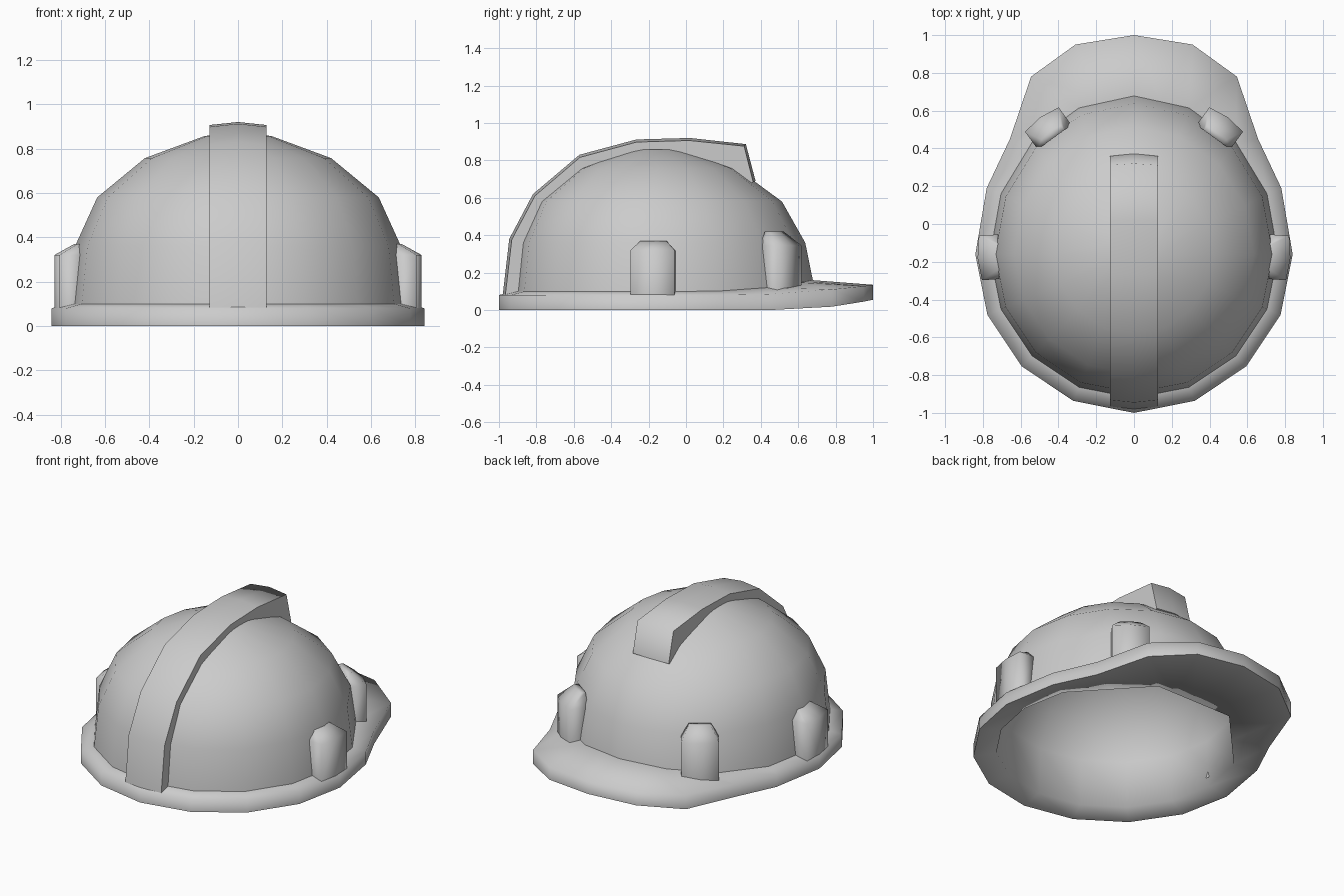
import bpy, bmesh, math

if "Cube" in bpy.data.objects:
    bpy.data.objects.remove(bpy.data.objects["Cube"])

grey = bpy.data.materials.new("plain_grey")
grey.diffuse_color = (0.6, 0.6, 0.6, 1)
grey.use_nodes = True
grey.node_tree.nodes["Principled BSDF"].inputs["Base Color"].default_value = grey.diffuse_color
CY = -0.16  # centre of the dome in y


def finish(name, bm, angle):
    bmesh.ops.recalc_face_normals(bm, faces=bm.faces)
    me = bpy.data.meshes.new(name)
    bm.to_mesh(me)
    bm.free()
    me.materials.append(grey)
    for p in me.polygons:
        p.use_smooth = True
    if angle:
        me.set_sharp_from_angle(angle=math.radians(angle))
    ob = bpy.data.objects.new(name, me)
    bpy.context.collection.objects.link(ob)
    return ob


def loft(name, rings, poles=None, angle=None, sharp=()):
    bm = bmesh.new()
    loops = [[bm.verts.new(p) for p in r] for r in rings]
    n = len(loops[0])
    for a, b in zip(loops, loops[1:]):
        for i in range(n):
            j = (i + 1) % n
            bm.faces.new((a[i], a[j], b[j], b[i]))
    if poles:
        for loop, p in zip((loops[0], loops[-1]), poles):
            v = bm.verts.new(p)
            for i in range(n):
                bm.faces.new((loop[i], loop[(i + 1) % n], v))
    else:
        bm.faces.new(loops[0])
        bm.faces.new(loops[-1])
    for k in sharp:
        for i in range(n):
            bm.edges.get((loops[k][i], loops[k][(i + 1) % n])).smooth = False
    return finish(name, bm, angle)


def mirror_half(half):
    # half runs from the front middle to the back middle on the +x side
    return half + [(-x, y, z) for x, y, z in half[-2:0:-1]]


def dome_ring(r, z, stretch, lift=0.0, flat_back=False):
    pts = []
    for k in range(9):
        a = math.radians(-90 + 22.5 * k)
        y = r * math.sin(a)
        y = CY + (y * stretch if y > 0 else y)
        pts.append((r * math.cos(a) if 0 < k < 8 else 0, y,
                    z + lift * max(0, (y - 0.1) / 0.58) ** 2))
    if flat_back:  # the lining has longer straight runs at the back
        pts[6] = tuple((p + q) / 2 for p, q in zip(pts[5], pts[7]))
        pts[8] = (0, pts[7][1], pts[7][2])
    # extra point so the ring matches the brim
    pts.insert(8, tuple((p + q) / 2 for p, q in zip(pts[7], pts[8])))
    return mirror_half(pts)


# Helmet shell: dome, brim with rear visor, and hollow lining
dome = [(0.15, 0.857, 1.0), (0.42, 0.757, 1.03), (0.635, 0.58, 1.06),
        (0.735, 0.36, 1.085)]
brim = []  # x, y, top z, bottom z
for k in range(5):
    a = math.radians(-90 + 22.5 * k)
    brim.append((0.84 * math.cos(a) if k else 0, CY + 0.84 * math.sin(a), 0.08, 0))
brim += [(0.78, 0.19, 0.08, 0), (0.657, 0.45, 0.085, 0), (0.545, 0.78, 0.11, 0.018),
         (0.31, 0.95, 0.128, 0.045), (0, 1.0, 0.135, 0.055)]
rings = [dome_ring(*d) for d in dome]
rings.append(dome_ring(0.762, 0.1, 1.1, 0.06))
rings.append(mirror_half([(x, y, t) for x, y, t, b in brim]))
rings.append(mirror_half([(x, y, b) for x, y, t, b in brim]))
rings.append(dome_ring(0.705, 0.022, 1.08, 0, True))
rings += [dome_ring(r * 0.935, z - 0.045, s, 0, True) for r, z, s in reversed(dome)]
loft("helmet_shell", rings, poles=((0, CY, 0.872), (0, CY, 0.825)), sharp=(4, 6))

# Crest running over the dome: outer and buried inner path (y, z)
outer = [(-0.98, 0.08), (-0.945, 0.38), (-0.818, 0.62), (-0.57, 0.83),
         (-0.265, 0.912), (0.02, 0.92), (0.32, 0.887), (0.372, 0.69)]
inner = [(-0.87, 0.08), (-0.86, 0.36), (-0.76, 0.56), (-0.55, 0.73),
         (-0.26, 0.835), (0.0, 0.835), (0.21, 0.75), (0.34, 0.675)]
W = 0.128
sections = []
for (y, z), (v, u) in zip(outer, inner):
    d = math.hypot(v - y, u - z)
    ey, ez = y + (v - y) / d * 0.014, z + (u - z) / d * 0.014
    sections.append([(-W, v, u), (-W, ey, ez), (0, y, z), (W, ey, ez), (W, v, u)])
loft("crest", sections, angle=75)


# Clips around the dome
def clip(name, cx, cy, deg, z0, z1, z2, w):
    c, s = math.cos(math.radians(deg)), math.sin(math.radians(deg))
    rings = []
    for z, hw, out, mid in ((z0, w, 0, 0.015), (z1, w, 0, 0.015), (z2, w * 0.58, -0.085, -0.075)):
        local = [(-0.115, -hw), (out, -hw), (mid, 0), (out, hw), (-0.115, hw)]
        rings.append([(cx + d * c - t * s, cy + d * s + t * c, z) for d, t in local])
    for side, label in ((1, "right"), (-1, "left")):
        loft(f"{name}_{label}", [[(side * x, y, z) for x, y, z in r] for r in rings], sharp=(0,))


clip("side_clip", 0.813, -0.18, -4, 0.08, 0.32, 0.37, 0.118)
clip("rear_clip", 0.488, 0.553, 54, 0.10, 0.345, 0.42, 0.11)
